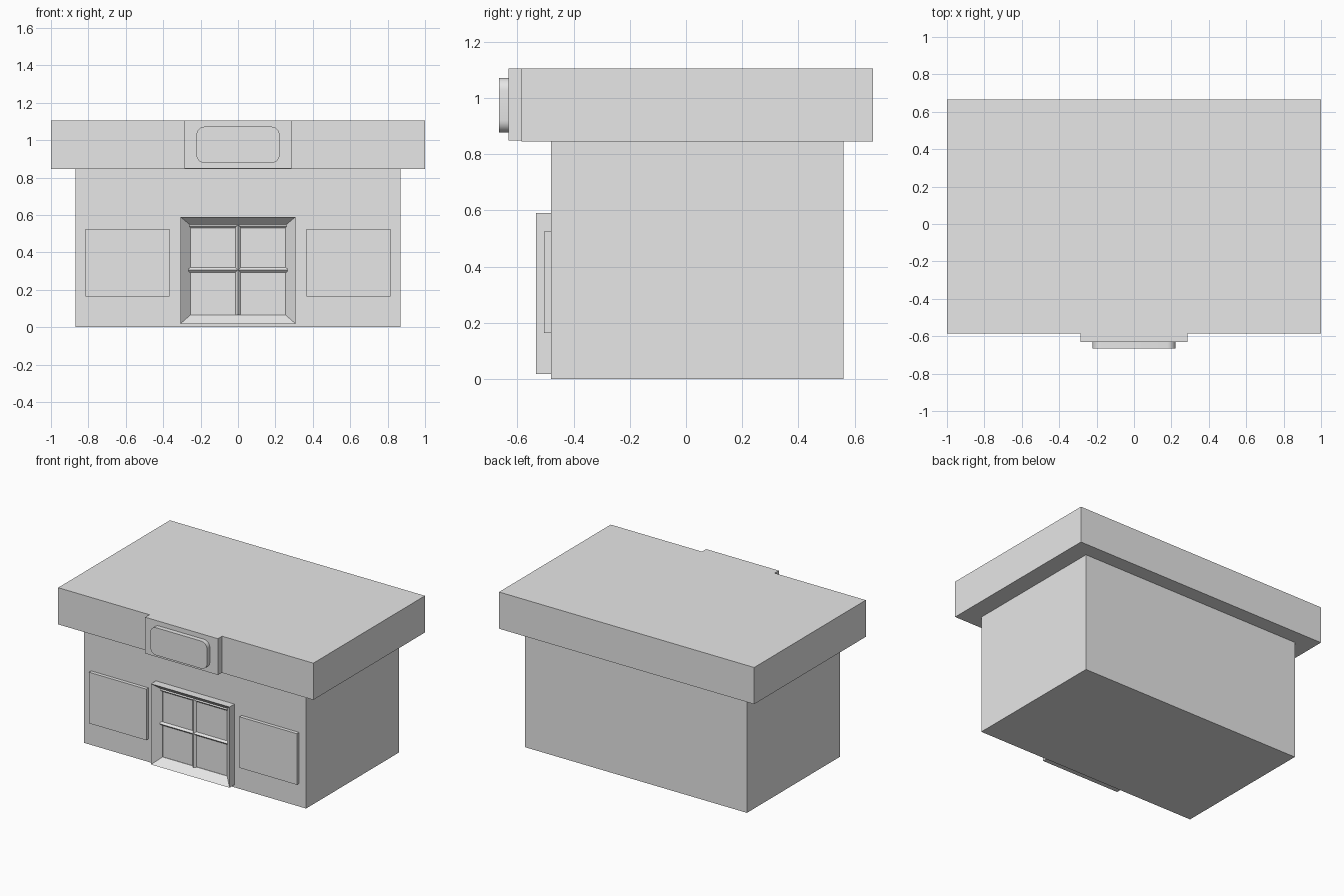
import bpy
import bmesh
import math

cube = bpy.data.objects.get("Cube")
if cube:
    bpy.data.objects.remove(cube, do_unlink=True)

# One plain grey for the whole building
grey = bpy.data.materials.new("plain_grey")
grey.use_nodes = True
grey.diffuse_color = (0.8, 0.8, 0.8, 1)
grey.node_tree.nodes["Principled BSDF"].inputs["Base Color"].default_value = (0.8, 0.8, 0.8, 1)


def finish(name, bm):
    bmesh.ops.recalc_face_normals(bm, faces=bm.faces)
    mesh = bpy.data.meshes.new(name)
    bm.to_mesh(mesh)
    bm.free()
    mesh.materials.append(grey)
    obj = bpy.data.objects.new(name, mesh)
    bpy.context.collection.objects.link(obj)
    return obj


def box(name, x, y, z, corner=0):
    """Box between (min, max) pairs; corner rounds the edges running along y."""
    bm = bmesh.new()
    bmesh.ops.create_cube(bm, size=1)
    for v in bm.verts:
        v.co = [r[0] if c < 0 else r[1] for c, r in zip(v.co, (x, y, z))]
    if corner:
        edges = [e for e in bm.edges
                 if abs(e.verts[0].co.y - e.verts[1].co.y) > 0.001]
        bmesh.ops.bevel(bm, geom=edges, offset=corner, segments=6,
                        profile=0.5, affect='EDGES')
    return finish(name, bm)


def diamond_bar(name, centre, length, radius, vertical=False):
    bm = bmesh.new()
    bmesh.ops.create_cone(bm, cap_ends=True, segments=4, radius1=radius,
                          radius2=radius, depth=length)
    obj = finish(name, bm)
    obj.location = centre
    if not vertical:
        obj.rotation_euler.y = math.pi / 2
    return obj


# Main block and overhanging roof slab
box("walls", (-0.87, 0.87), (-0.48, 0.56), (0, 0.85))
box("roof_slab", (-1, 1), (-0.585, 0.665), (0.845, 1.105))

# Sign board with rounded blank panel
box("sign_board", (-0.285, 0.285), (-0.632, -0.58), (0.848, 1.105))
panel = box("sign_panel", (-0.222, 0.222), (-0.665, -0.63), (0.877, 1.072), 0.045)
bpy.context.view_layer.objects.active = panel
panel.select_set(True)
bpy.ops.object.shade_smooth_by_angle(angle=math.radians(30))
panel.select_set(False)

# Wall panels on both sides of the entrance
for side, s in (("left", 1), ("right", -1)):
    box(side + "_wall_panel", sorted((s * 0.365, s * 0.815)), (-0.505, -0.47), (0.163, 0.525))

# Entrance frame: rings of half width, bottom, top and depth, sloping inwards
bm = bmesh.new()
rings = []
for half, low, high, y in ((0.308, 0.018, 0.59, -0.475),
                           (0.308, 0.018, 0.59, -0.535),
                           (0.253, 0.066, 0.544, -0.483),
                           (0.253, 0.066, 0.544, -0.475)):
    rings.append([bm.verts.new(p) for p in ((-half, y, low), (half, y, low),
                                            (half, y, high), (-half, y, high))])
for a, b in zip(rings, rings[1:] + rings[:1]):
    for i in range(4):
        j = (i + 1) % 4
        bm.faces.new((a[i], a[j], b[j], b[i]))
finish("entrance_frame", bm)

# Glazing bars
diamond_bar("upright_glazing_bar", (0, -0.487, 0.305), 0.48, 0.014, True)
diamond_bar("cross_glazing_bar", (0, -0.487, 0.305), 0.53, 0.013)
diamond_bar("top_glazing_bar", (0, -0.483, 0.542), 0.52, 0.012)
